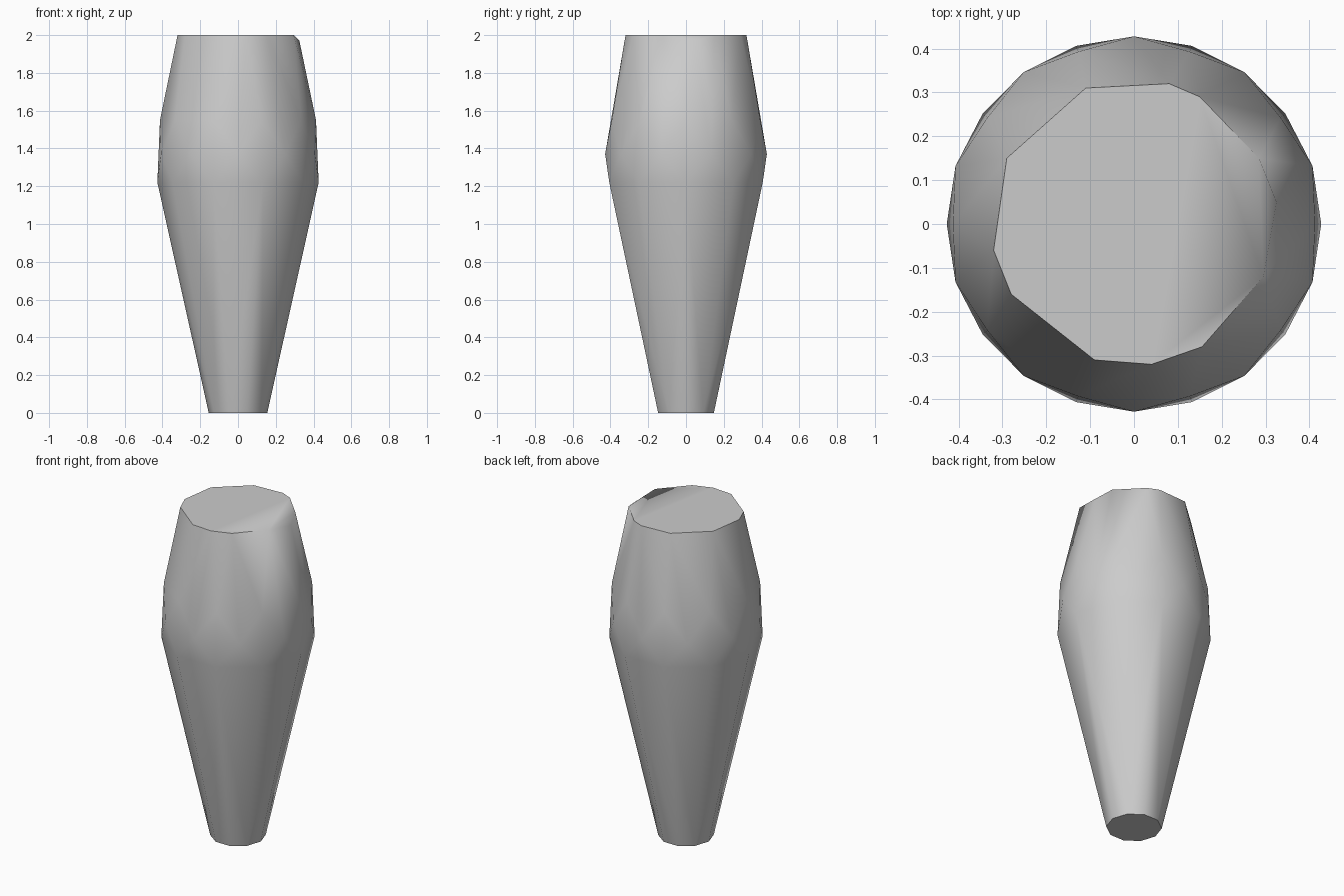
import bpy
import bmesh
from math import cos, sin, pi, radians

cube = bpy.data.objects.get("Cube")
if cube:
    bpy.data.objects.remove(cube, do_unlink=True)

# Plain grey material
grey = bpy.data.materials.new("plain grey")
grey.use_nodes = True
colour = (0.6, 0.6, 0.6, 1)
grey.diffuse_color = colour
grey.node_tree.nodes["Principled BSDF"].inputs["Base Color"].default_value = colour


def ring(radius, z, sides, turn=0):
    """Points of a regular polygon at one height, turned by some degrees."""
    angles = (radians(turn) + 2 * pi * i / sides for i in range(sides))
    return [(radius * cos(a), radius * sin(a), z) for a in angles]


# Foot, and three staggered rings for the faceted belly
points = ring(0.155, 0, 10)
points += ring(0.427, 1.22, 10)
points += ring(0.428, 1.37, 10, 18)
points += ring(0.413, 1.55, 10)

# Uneven flat top, with one chipped corner just below it
rim = [(-0.11, 0.31), (0.08, 0.32), (0.15, 0.29), (0.285, 0.15),
       (0.295, -0.12), (0.155, -0.28), (0.04, -0.32), (-0.09, -0.31),
       (-0.28, -0.16), (-0.32, -0.06), (-0.29, 0.15)]
points += [(x, y, 2) for x, y in rim]
points.append((0.325, 0.05, 1.97))

# Skin the rings into one closed convex body
bm = bmesh.new()
for p in points:
    bm.verts.new(p)
bmesh.ops.convex_hull(bm, input=bm.verts)
bmesh.ops.dissolve_limit(bm, angle_limit=radians(0.5), verts=bm.verts, edges=bm.edges)
bmesh.ops.recalc_face_normals(bm, faces=bm.faces)

mesh = bpy.data.meshes.new("tapered_body")
bm.to_mesh(mesh)
bm.free()
mesh.materials.append(grey)
body = bpy.data.objects.new("tapered_body", mesh)
bpy.context.collection.objects.link(body)

# Smooth sides with crisp top and foot edges
bpy.ops.object.select_all(action='DESELECT')
body.select_set(True)
bpy.context.view_layer.objects.active = body
bpy.ops.object.shade_smooth_by_angle(angle=radians(45))
